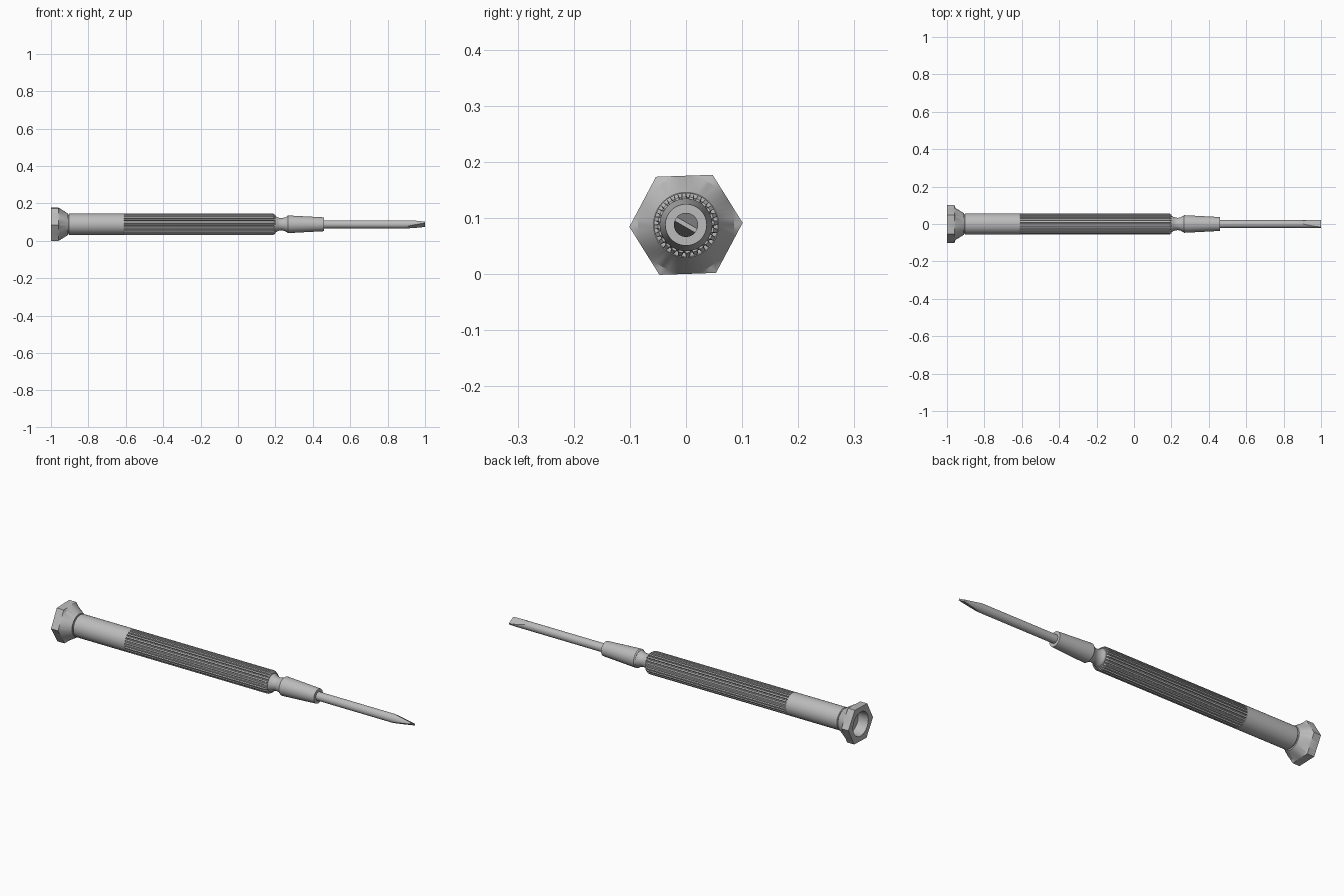
import bpy, bmesh
from math import sin, cos, pi, radians
from mathutils import Vector, Matrix

cube = bpy.data.objects.get("Cube")
if cube:
    bpy.data.objects.remove(cube, do_unlink=True)

AXIS_Z = 0.088

steel = bpy.data.materials.new("brushed steel")
steel.use_nodes = True
steel.diffuse_color = (0.5, 0.5, 0.5, 1)
steel.node_tree.nodes["Principled BSDF"].inputs["Base Color"].default_value = (0.5, 0.5, 0.5, 1)


def finish(name, bm, angle=30):
    bmesh.ops.remove_doubles(bm, verts=bm.verts, dist=1e-5)
    bmesh.ops.recalc_face_normals(bm, faces=bm.faces)
    mesh = bpy.data.meshes.new(name)
    bm.to_mesh(mesh)
    bm.free()
    mesh.materials.append(steel)
    ob = bpy.data.objects.new(name, mesh)
    ob.location.z = AXIS_Z
    bpy.context.collection.objects.link(ob)
    bpy.ops.object.select_all(action="DESELECT")
    ob.select_set(True)
    bpy.context.view_layer.objects.active = ob
    bpy.ops.object.shade_smooth_by_angle(angle=radians(angle))
    return ob


def circle(r, n=48):
    return [(r * cos(2 * pi * i / n), r * sin(2 * pi * i / n)) for i in range(n)]


def loft(bm, sections, cap_start=True, cap_end=True):
    """Join cross-sections (x, outline) along the tool's axis."""
    rings = [[bm.verts.new((x, y, z)) for y, z in outline] for x, outline in sections]
    for a, b in zip(rings, rings[1:]):
        n = len(a)
        for i in range(n):
            j = (i + 1) % n
            bm.faces.new((a[i], a[j], b[j], b[i]))
    if cap_start:
        bm.faces.new(rings[0])
    if cap_end:
        bm.faces.new(rings[-1])


def lathe(name, profile):
    bm = bmesh.new()
    loft(bm, [(x, circle(r)) for x, r in profile])
    return finish(name, bm)


# Swivel cap: hexagonal rim with a round recess, cone behind it
def hexagon(r, n=48):
    pts = []
    for i in range(n):
        t = 2 * pi * i / n
        d = r * cos(pi / 6) / cos((t % (pi / 3)) - pi / 6)
        pts.append((d * cos(t + radians(2)), d * sin(t + radians(2))))
    return pts


bm = bmesh.new()
loft(bm, [(-0.945, circle(0.058)), (-1.0, circle(0.062)), (-1.0, hexagon(0.101)),
          (-0.96, hexagon(0.101)), (-0.955, circle(0.086)), (-0.91, circle(0.058))])
finish("swivel_cap", bm)

# Handle: thin swivel neck, plain sleeve, fluted grip
lathe("swivel_neck", [(-0.92, 0.05), (-0.90, 0.05)])
lathe("handle_sleeve", [(-0.906, 0.053), (-0.903, 0.057), (-0.61, 0.057)])


def fluted(outer, inner, count=24):
    pts = []
    for i in range(count):
        for frac, r in ((0, outer), (0.5, outer), (0.62, inner), (0.88, inner)):
            t = 2 * pi * (i + frac) / count
            pts.append((r * cos(t), r * sin(t)))
    return pts


bm = bmesh.new()
loft(bm, [(-0.612, fluted(0.057, 0.050)), (0.188, fluted(0.057, 0.050)),
          (0.2, fluted(0.050, 0.047))])
finish("fluted_grip", bm, 20)

# Waisted neck and tapered chuck
lathe("neck", [(0.19, 0.046), (0.2, 0.045), (0.21, 0.038), (0.222, 0.034),
               (0.235, 0.033), (0.25, 0.036), (0.265, 0.044)])
lathe("chuck", [(0.262, 0.043), (0.268, 0.047), (0.29, 0.046), (0.46, 0.037)])

# Shaft with two sloping flats ground to a slot blade
bm = bmesh.new()
loft(bm, [(0.44, circle(0.0215)), (1.0, circle(0.0215))])
twist = Matrix.Rotation(radians(-30), 3, "X")
for side in (1, -1):
    normal = Vector((0.0175, 0, side * 0.11)).normalized()
    bmesh.ops.bisect_plane(bm, geom=bm.verts[:] + bm.edges[:] + bm.faces[:],
                           plane_co=twist @ Vector((1.0, 0, side * 0.004)),
                           plane_no=twist @ normal, clear_outer=True)
    bmesh.ops.holes_fill(bm, edges=[e for e in bm.edges if e.is_boundary], sides=0)
finish("blade_shaft", bm, 8)
